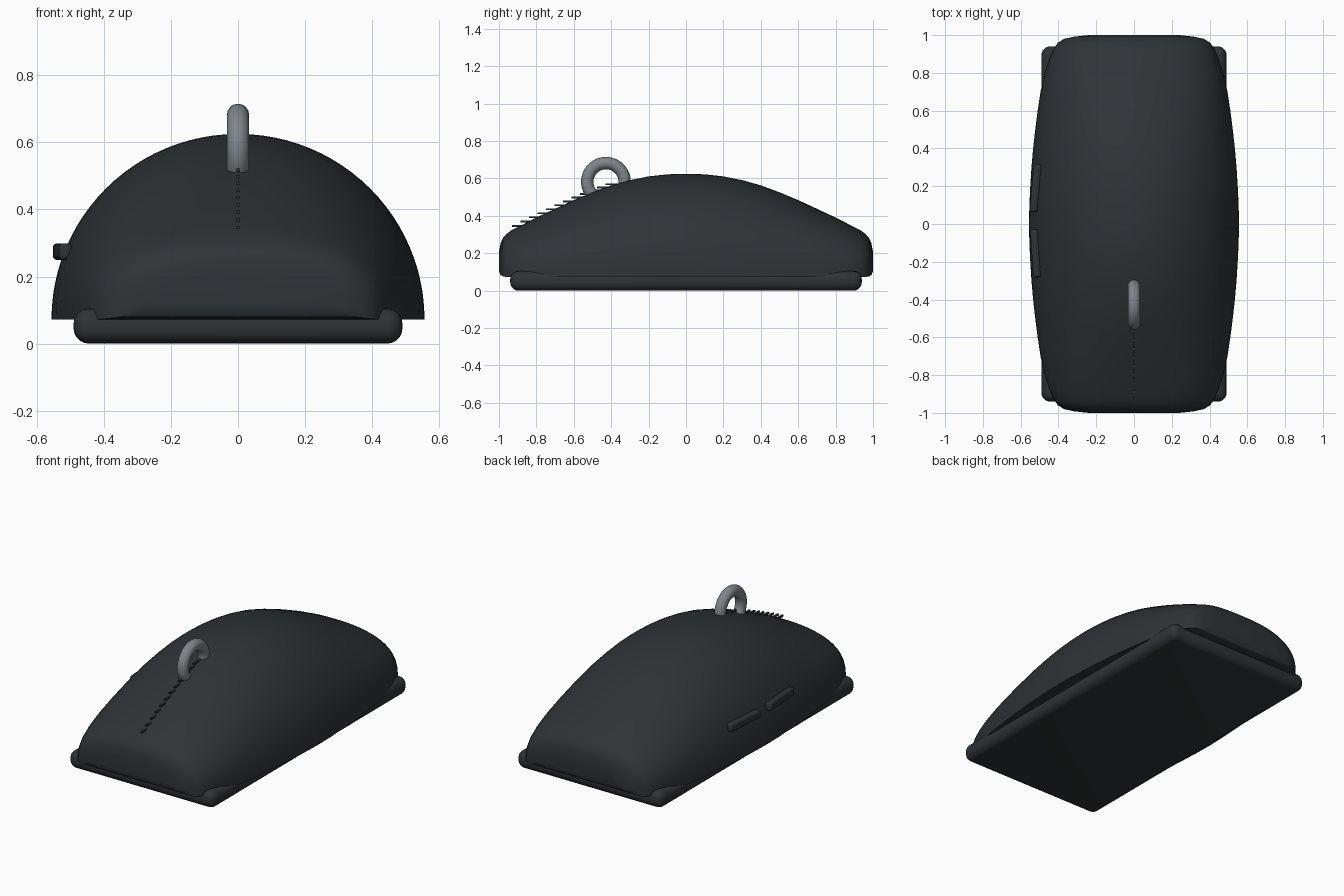
import bpy, bmesh, math

if "Cube" in bpy.data.objects:
    bpy.data.objects.remove(bpy.data.objects["Cube"])

def material(name, rgb):
    m = bpy.data.materials.new(name)
    m.diffuse_color = (*rgb, 1)
    m.use_nodes = True
    m.node_tree.nodes["Principled BSDF"].inputs["Base Color"].default_value = m.diffuse_color
    return m

BLACK = material("dark_plastic", (0.028, 0.033, 0.036))
GREY = material("grey_rubber", (0.21, 0.235, 0.25))

def finish(ob, mat, angle=40):
    ob.data.materials.append(mat)
    bpy.ops.object.select_all(action='DESELECT')
    ob.select_set(True)
    bpy.context.view_layer.objects.active = ob
    bpy.ops.object.shade_smooth_by_angle(angle=math.radians(angle))

def box(name, loc, size, bevel=0, rot_z=0, segments=5):
    bpy.ops.mesh.primitive_cube_add(size=1, location=loc, rotation=(0, 0, rot_z))
    ob = bpy.context.object
    ob.name = name
    ob.scale = size
    bpy.ops.object.transform_apply(location=False, rotation=False, scale=True)
    if bevel:
        mod = ob.modifiers.new("round", 'BEVEL')
        mod.width, mod.segments = bevel, segments
        bpy.ops.object.modifier_apply(modifier="round")
    finish(ob, BLACK)
    return ob

# Half profile of the shell: distance along y, half width, top height, bottom
PROFILE = [(0, .556, .625, .072), (.1, .554, .622, .072), (.2, .549, .611, .072),
           (.3, .543, .591, .072), (.4, .534, .563, .072), (.5, .523, .526, .072),
           (.6, .510, .484, .072), (.7, .495, .438, .072), (.8, .472, .391, .072),
           (.88, .447, .350, .072), (.93, .425, .325, .072), (.96, .402, .303, .073),
           (.98, .370, .280, .077), (.992, .315, .250, .085), (1.0, .24, .205, .105)]

def top_height(y):
    y = abs(y)
    for a, b in zip(PROFILE, PROFILE[1:]):
        if y <= b[0]:
            return a[2] + (b[2] - a[2]) * (y - a[0]) / (b[0] - a[0])

# Domed shell lofted through arched sections
N = 48
bm = bmesh.new()
rings = []
for y, w, h, base in [(-p[0], *p[1:]) for p in PROFILE[:0:-1]] + PROFILE:
    power = 2 / (2 + 0.7 * abs(y) ** 3)
    ring = []
    for i in range(N + 1):
        a = math.pi * i / N
        c, s = math.cos(a), max(0, math.sin(a))
        x = math.copysign(abs(c) ** power, c) * w
        ring.append(bm.verts.new((x, y, base + (h - base) * s ** power)))
    rings.append(ring)
for r, q in zip(rings, rings[1:]):
    for i in range(N + 1):
        j = (i + 1) % (N + 1)
        bm.faces.new((r[i], r[j], q[j], q[i]))
bm.faces.new(rings[0])
bm.faces.new(rings[-1])
bmesh.ops.recalc_face_normals(bm, faces=bm.faces)
mesh = bpy.data.meshes.new("shell")
bm.to_mesh(mesh)
bm.free()
shell = bpy.data.objects.new("shell", mesh)
bpy.context.collection.objects.link(shell)
finish(shell, BLACK, 50)

# Rounded base plate
box("base_plate", (0, 0, .0525), (.98, 1.88, .105), .045)

# Scroll wheel
bpy.ops.mesh.primitive_torus_add(location=(0, -.428, .582), rotation=(0, math.pi / 2, 0),
                                 major_radius=.1, minor_radius=.033,
                                 major_segments=48, minor_segments=16)
wheel = bpy.context.object
wheel.name = "scroll_wheel"
finish(wheel, GREY, 60)

# Dashed seam between the buttons
COUNT = 12
for i in range(COUNT):
    y = -.9 + .5 * i / (COUNT - 1)
    box(f"seam_dash_{i + 1}", (0, y, top_height(y) + .006), (.011, .06, .01))

# Two thumb buttons on the left side
for name, y, rot in (("thumb_button_rear", .19, -.09), ("thumb_button_front", -.155, .07)):
    box(name, (-.521, y, .274), (.042, .255, .05), .014, rot)
